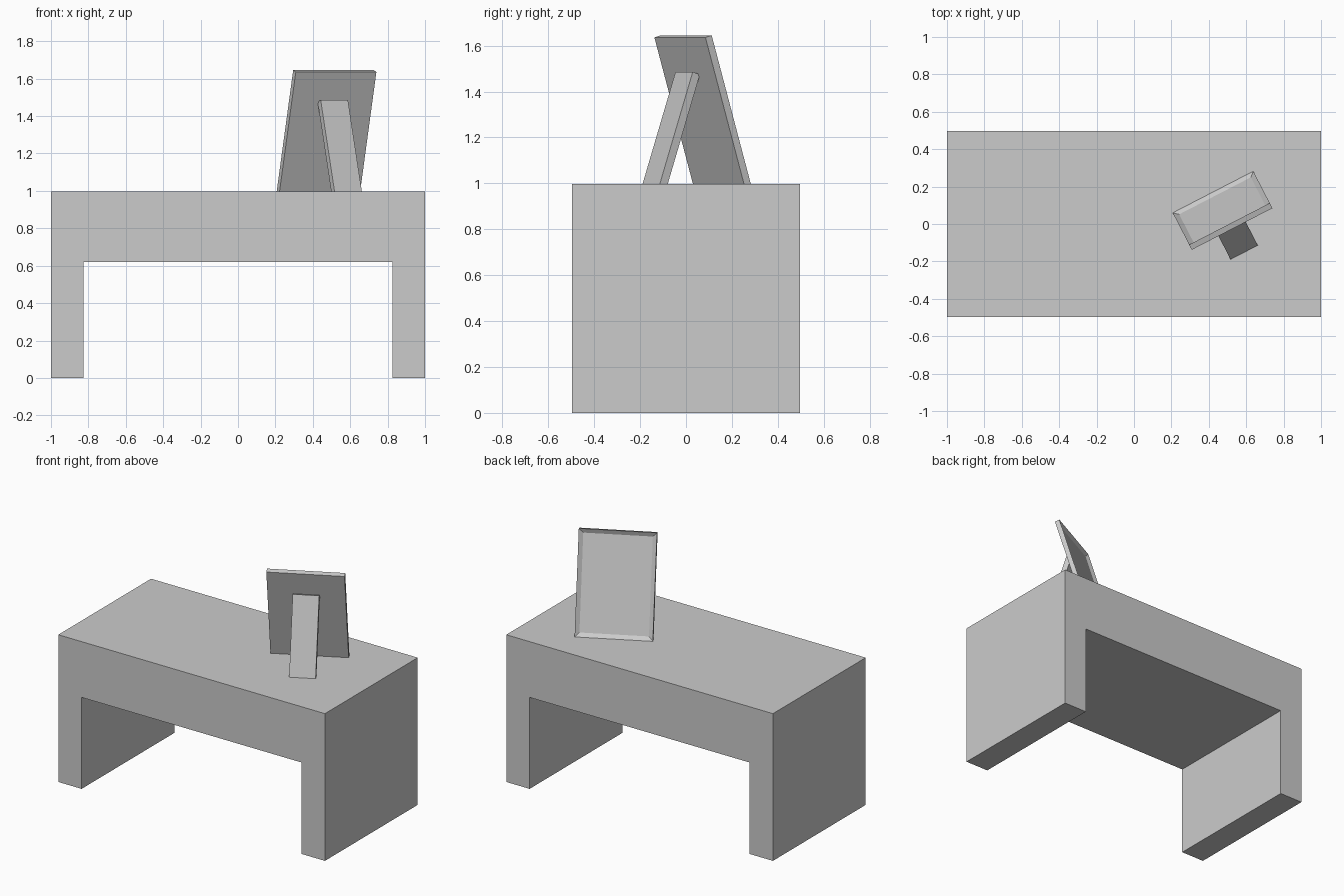
import bpy, bmesh
from math import radians
from mathutils import Matrix, Vector

if "Cube" in bpy.data.objects:
    bpy.data.objects.remove(bpy.data.objects["Cube"])

TOP = 0.998                      # desk surface height


def finish(bm, name, matrix=None):
    bmesh.ops.recalc_face_normals(bm, faces=bm.faces)
    me = bpy.data.meshes.new(name)
    bm.to_mesh(me)
    bm.free()
    ob = bpy.data.objects.new(name, me)
    if matrix:
        ob.matrix_world = matrix
    bpy.context.collection.objects.link(ob)
    return ob


def extrude_profile(bm, points, vec):
    face = bm.faces.new([bm.verts.new(p) for p in points])
    new = bmesh.ops.extrude_face_region(bm, geom=[face], use_keep_orig=True)["geom"]
    bmesh.ops.translate(bm, vec=vec, verts=[v for v in new if isinstance(v, bmesh.types.BMVert)])


def box(bm, w, y0, y1, h):
    c = [(-w / 2, y0, 0), (w / 2, y0, 0), (w / 2, y0, h), (-w / 2, y0, h)]
    extrude_profile(bm, c, Vector((0, y1 - y0, 0)))
    bmesh.ops.recalc_face_normals(bm, faces=bm.faces)


# desk: one upside-down U profile
half = [(1, TOP), (1, 0), (0.825, 0), (0.825, 0.62)]
profile = half + [(-x, z) for x, z in reversed(half)]
bm = bmesh.new()
extrude_profile(bm, [(x, -0.497, z) for x, z in profile], Vector((0, 0.994, 0)))
finish(bm, "desk")

# shared placement of the picture stand on the desk
place = Matrix.Translation((0.4225, 0.171, TOP)) @ Matrix.Rotation(radians(27.3), 4, 'Z')

# picture frame: leaning panel with a sloped, recessed border on its viewing side
bm = bmesh.new()
box(bm, 0.485, -0.032, 0, 0.675)
face = max(bm.faces, key=lambda f: f.normal.y)
bmesh.ops.inset_region(bm, faces=[face], thickness=0.038, depth=0)
bmesh.ops.translate(bm, verts=face.verts, vec=(0, -0.016, 0))
finish(bm, "picture_frame", place @ Matrix.Rotation(radians(16.5), 4, 'X'))

# support leg: leans the other way to meet the back of the frame
bm = bmesh.new()
box(bm, 0.164, 0, 0.037, 0.514)
finish(bm, "support_leg",
       place @ Matrix.Translation((0, -0.363, 0)) @ Matrix.Rotation(radians(-18.3), 4, 'X'))
